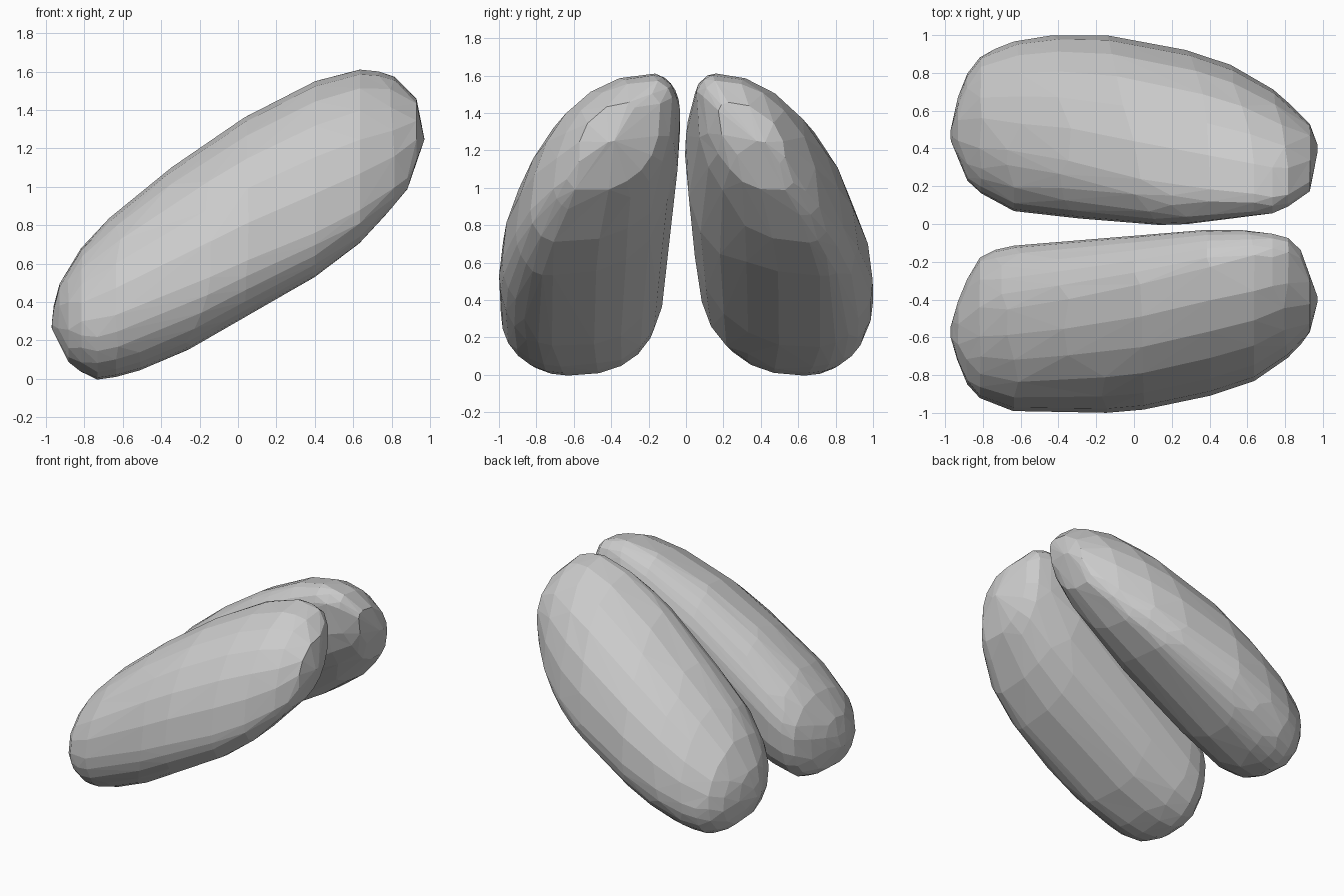
import bpy, bmesh, math

if "Cube" in bpy.data.objects:
    bpy.data.objects.remove(bpy.data.objects["Cube"])

# Side outline shared by both lobes: (x, z)
Z_TOP = [(-.97, .3), (-.95, .46), (-.8, .71), (-.6, .9), (-.35, 1.1), (0, 1.34),
         (.2, 1.45), (.4, 1.55), (.65, 1.615), (.8, 1.59), (.93, 1.46), (.97, 1.26)]
Z_LOW = [(-.97, .26), (-.87, .06), (-.72, -.01), (-.55, .03), (-.3, .13), (0, .3),
         (.4, .53), (.65, .72), (.88, .98), (.97, 1.24)]

# Plan outlines: (x, distance from the middle plane)
LEFT_OUT = [(-.97, .5), (-.91, .76), (-.81, .89), (-.67, .96), (-.45, 1), (-.15, 1),
            (.28, .92), (.5, .85), (.76, .7), (.94, .52), (.97, .42)]
LEFT_IN = [(-.97, .44), (-.87, .2), (-.65, .07), (-.3, .03), (.2, -.01),
           (.77, .06), (.94, .18), (.97, .38)]
RIGHT_OUT = [(-.97, .6), (-.95, .68), (-.9, .83), (-.82, .92), (-.65, .99), (-.15, 1),
             (.05, .985), (.4, .91), (.64, .83), (.84, .69), (.93, .58), (.97, .42)]
RIGHT_IN = [(-.97, .54), (-.95, .46), (-.9, .32), (-.82, .18), (-.7, .12), (-.1, .07),
            (.4, .03), (.57, .03), (.8, .06), (.88, .13), (.97, .38)]


def sample(curve, x):
    for (x0, v0), (x1, v1) in zip(curve, curve[1:]):
        if x <= x1:
            return v0 + (v1 - v0) * max(0, x - x0) / (x1 - x0)
    return curve[-1][1]


def section(k, foot, steps=6):
    """Leaning rounded section in a -1..1 box: four arcs, fuller at the inner foot."""
    arcs = [(1, 1, -k, -k, 1.0), (-1, 1, -k, k, 1.0),
            (-1, -1, k, k, foot), (1, -1, k, -k, .95)]
    for su, sv, cu, cv, e in arcs:
        for i in range(steps + 1):
            t = math.pi / 2 * i / steps
            yield (cu + (su - cu) * abs(math.cos(t)) ** e,
                   cv + (sv - cv) * abs(math.sin(t)) ** e)


def lobe(name, inner, outer, side, lean, foot):
    bm = bmesh.new()
    n = 22
    for i in range(n + 1):
        x = -.97 * math.cos(math.pi * i / n)
        y0, y1 = sample(inner, x), sample(outer, x)
        z0, z1 = sample(Z_LOW, x), sample(Z_TOP, x)
        k = min(.7, max(.15, lean + .3 * x))
        for u, v in section(k, foot):
            bm.verts.new((x, side * ((y0 + y1) / 2 + u * (y1 - y0) / 2),
                          (z0 + z1) / 2 + v * (z1 - z0) / 2))
    bmesh.ops.remove_doubles(bm, verts=bm.verts, dist=.004)
    bmesh.ops.convex_hull(bm, input=bm.verts)
    bmesh.ops.delete(bm, geom=[v for v in bm.verts if not v.link_faces], context='VERTS')
    bmesh.ops.recalc_face_normals(bm, faces=bm.faces)
    mesh = bpy.data.meshes.new(name)
    bm.to_mesh(mesh)
    bm.free()
    ob = bpy.data.objects.new(name, mesh)
    bpy.context.collection.objects.link(ob)
    # Irregular low-poly facets
    dec = ob.modifiers.new("facets", 'DECIMATE')
    dec.ratio = .42
    return ob


# The two tilted lobes
lobe("left_lobe", LEFT_IN, LEFT_OUT, 1, .49, .85)
lobe("right_lobe", RIGHT_IN, RIGHT_OUT, -1, .43, .8)
